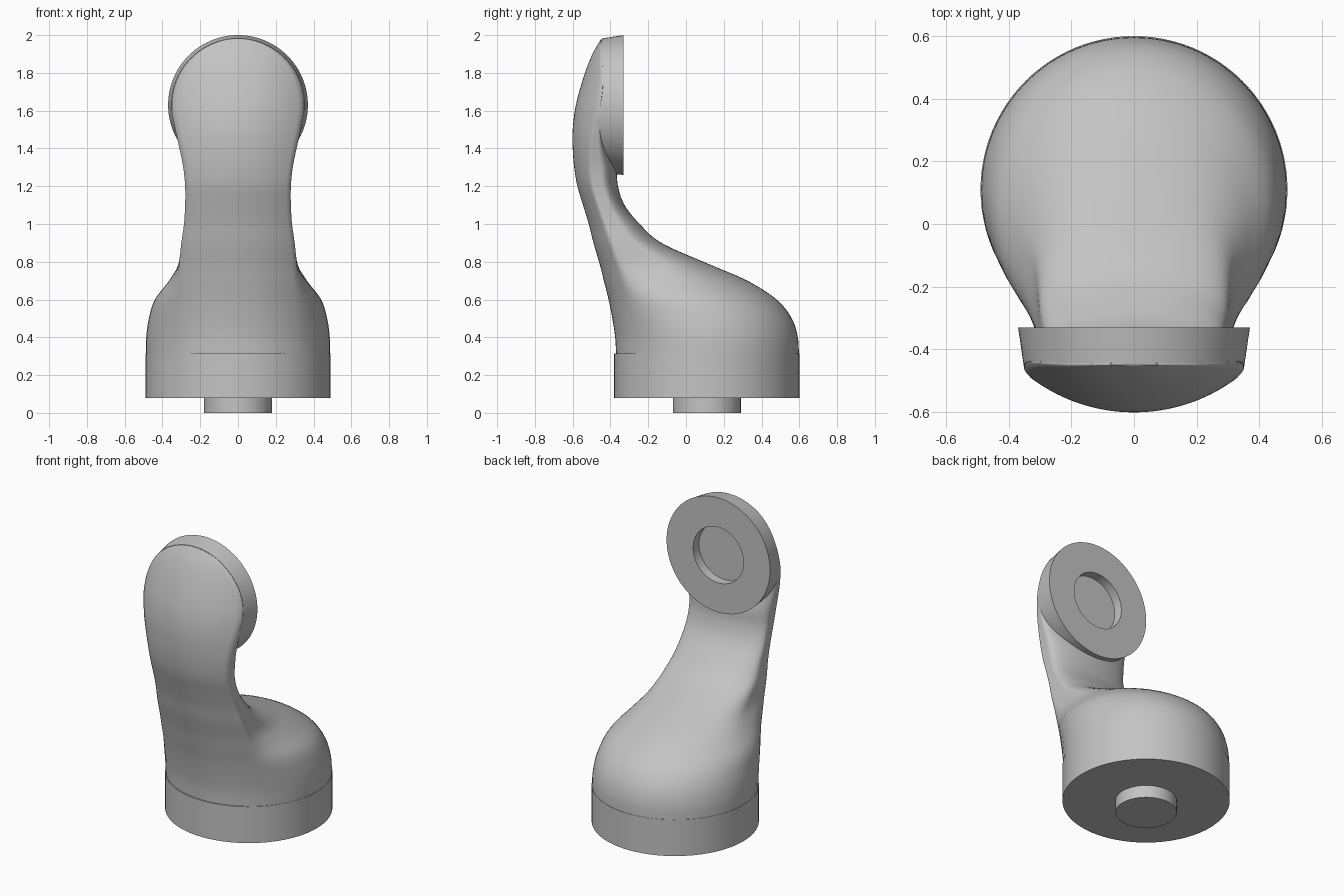
import bpy, bmesh
from math import sin, cos, pi, sqrt, radians

cube = bpy.data.objects.get("Cube")
if cube:
    bpy.data.objects.remove(cube, do_unlink=True)

grey = bpy.data.materials.new("plain grey")
grey.use_nodes = True
grey.diffuse_color = (0.55, 0.55, 0.55, 1)
grey.node_tree.nodes["Principled BSDF"].inputs["Base Color"].default_value = grey.diffuse_color

BASE_Y = 0.11
HEAD_Z = 1.63
SIDES = 96

# Body profile: height, front y, back y, half width of front panel, half width of body
PROFILE = [
    (.31, -.37, .598, .35, .488),
    (.4, -.375, .592, .345, .486),
    (.5, -.39, .56, .34, .472),
    (.6, -.41, .48, .33, .44),
    (.7, -.435, .325, .32, .365),
    (.78, -.455, .14, .312, .318),
    (.9, -.49, -.13, .3, .3),
    (1, -.515, -.245, .286, .286),
    (1.1, -.545, -.325, .28, .28),
    (1.2, -.575, -.36, .28, .28),
    (1.3, -.592, -.37, .29, .29),
    (1.4, -.6, -.4, .31, .31),
    (1.5, -.6, -.42, .332, .332),
    (HEAD_Z, -.583, -.42, .35, .35),
    (1.8, -.535, -.42, .3, .3),
    (1.9, -.495, -.42, .22, .22),
    (1.98, -.45, -.42, .03, .03),
]


def slope(i, c):
    a = PROFILE[max(i - 1, 0)]
    b = PROFILE[min(i + 1, len(PROFILE) - 1)]
    return (b[c] - a[c]) / (b[0] - a[0])


def profile(z, c):
    """Smooth value of one profile column at a height."""
    z = min(max(z, PROFILE[0][0]), PROFILE[-1][0])
    i = 0
    while i < len(PROFILE) - 2 and z > PROFILE[i + 1][0]:
        i += 1
    a, b = PROFILE[i], PROFILE[i + 1]
    h = b[0] - a[0]
    t = (z - a[0]) / h
    ease = t * t * (3 - 2 * t)
    return (a[c] + (b[c] - a[c]) * ease
            + h * t * (1 - t) ** 2 * slope(i, c)
            - h * t * t * (1 - t) * slope(i + 1, c))


def front_y(x, z):
    """Curved front surface, an arc across the width."""
    r = .49 + .04 * z
    return profile(z, 1) + r - sqrt(r * r - x * x)


def body_section(z):
    panel, wide, back = profile(z, 3), profile(z, 4), profile(z, 2)
    if z > HEAD_Z:
        panel = wide = sqrt(.35 ** 2 - (z - HEAD_Z) ** 2)
    wide = max(panel, wide)
    edge = front_y(panel, z)
    mid = edge + .41 * (back - edge)
    ctrl = edge + .42 * (mid - edge)
    half = []
    for i in range(13):                      # front panel
        x = panel * i / 12
        half.append((x, front_y(x, z), z))
    for i in range(1, 7):                    # flank
        t = i / 6
        x = (1 - t) ** 2 * panel + (1 - (1 - t) ** 2) * wide
        y = (1 - t) ** 2 * edge + 2 * t * (1 - t) * ctrl + t * t * mid
        half.append((x, y, z))
    for i in range(1, 17):                   # rounded back
        a = i / 16 * pi / 2
        half.append((wide * cos(a), mid + (back - mid) * sin(a), z))
    return half + [(-x, y, h) for x, y, h in half[-2:0:-1]]


def loft(name, rings, angle):
    """Skin a stack of equal rings and close both ends."""
    bm = bmesh.new()
    loops = [[bm.verts.new(p) for p in ring] for ring in rings]
    for a, b in zip(loops, loops[1:]):
        n = len(a)
        for i in range(n):
            j = (i + 1) % n
            bm.faces.new((a[i], a[j], b[j], b[i]))
    bm.faces.new(loops[0][::-1])
    bm.faces.new(loops[-1])
    bmesh.ops.recalc_face_normals(bm, faces=bm.faces)
    mesh = bpy.data.meshes.new(name)
    bm.to_mesh(mesh)
    bm.free()
    mesh.materials.append(grey)
    obj = bpy.data.objects.new(name, mesh)
    bpy.context.collection.objects.link(obj)
    bpy.ops.object.select_all(action="DESELECT")
    obj.select_set(True)
    bpy.context.view_layer.objects.active = obj
    bpy.ops.object.shade_smooth_by_angle(angle=radians(angle))
    return obj


def turns():
    return [2 * pi * i / SIDES for i in range(SIDES)]


def flat_ring(r, z):
    return [(r * cos(a), BASE_Y + r * sin(a), z) for a in turns()]


def upright_ring(r, y):
    return [(r * cos(a), y, HEAD_Z + r * sin(a)) for a in turns()]


# Round base and the peg beneath it
loft("base", [flat_ring(.49, .08), flat_ring(.49, .315)], 30)
loft("peg", [flat_ring(.18, 0), flat_ring(.18, .09)], 30)

# Swept body: dome, neck and front of the head
START = PROFILE[0][0]
levels = [START + (HEAD_Z - START) * i / 56 for i in range(57)]
levels += [HEAD_Z + .348 * sin(pi / 2 * i / 20) for i in range(1, 21)]
loft("body", [body_section(z) for z in levels], 70)

# Head disc with a round recess in its back face
rim = [(x, front_y(x, z) + .004, z) for x, _, z in upright_ring(.352, 0)]
loft("head_disc", [rim, upright_ring(.37, -.33), upright_ring(.18, -.33),
                   upright_ring(.18, -.39)], 40)
